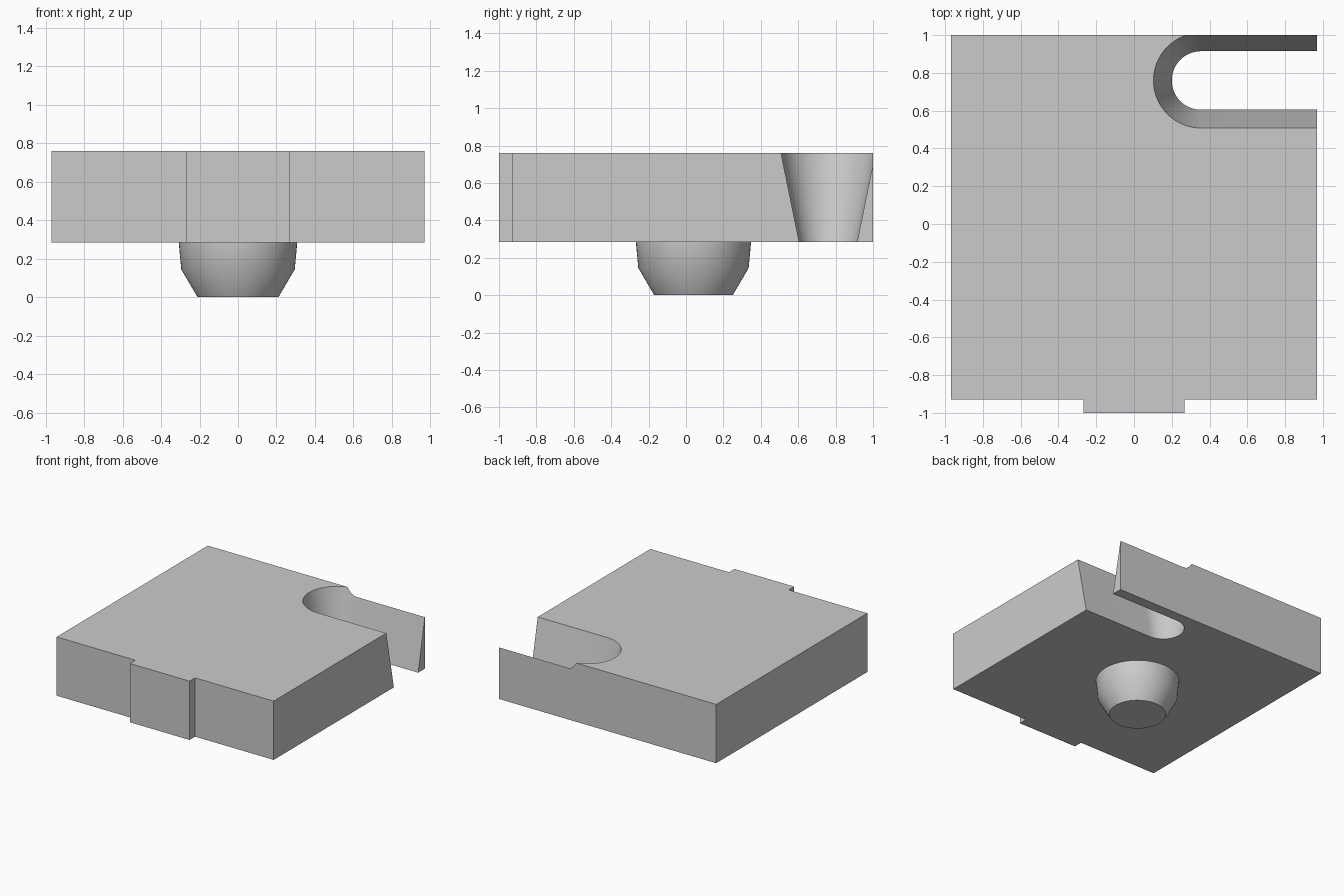
import bpy, bmesh, math

cube = bpy.data.objects.get("Cube")
if cube:
    bpy.data.objects.remove(cube, do_unlink=True)

# One plain grey for the whole part
grey = bpy.data.materials.new("plain_grey")
grey.use_nodes = True
color = (0.6, 0.6, 0.6, 1)
grey.diffuse_color = color
grey.node_tree.nodes["Principled BSDF"].inputs["Base Color"].default_value = color

BOTTOM, TOP = 0.285, 0.76


def loft(name, rings):
    """Closed solid through a stack of rings with equal point counts."""
    bm = bmesh.new()
    loops = [[bm.verts.new(p) for p in ring] for ring in rings]
    n = len(loops[0])
    bm.faces.new(loops[0])
    bm.faces.new(loops[-1])
    for low, high in zip(loops, loops[1:]):
        for i in range(n):
            j = (i + 1) % n
            bm.faces.new((low[i], low[j], high[j], high[i]))
    bmesh.ops.recalc_face_normals(bm, faces=bm.faces)
    mesh = bpy.data.meshes.new(name)
    bm.to_mesh(mesh)
    bm.free()
    mesh.materials.append(grey)
    obj = bpy.data.objects.new(name, mesh)
    bpy.context.collection.objects.link(obj)
    return obj


def arc(cx, cy, r, z, start, sweep, count):
    return [(cx + r * math.cos(start + sweep * i / count),
             cy + r * math.sin(start + sweep * i / count), z)
            for i in range(count + 1)]


def slot_ring(z):
    # Half-round end with straight sides running out past the left edge
    r = 0.155 + 0.097 * (z - BOTTOM) / (TOP - BOTTOM)
    cx, cy, out = 0.355, 0.76, 1.3
    return ([(out, cy + r, z)]
            + arc(cx, cy, r, z, math.pi / 2, math.pi, 32)
            + [(out, cy - r, z)])


def finish(obj):
    bpy.ops.object.select_all(action='DESELECT')
    obj.select_set(True)
    bpy.context.view_layer.objects.active = obj
    for mod in list(obj.modifiers):
        bpy.ops.object.modifier_apply(modifier=mod.name)
    bpy.ops.object.shade_smooth_by_angle(angle=math.radians(30))


# Block with the shallow tab on its front
half = [(0.97, 1), (0.97, -0.93), (0.267, -0.93), (0.267, -1)]
outline = half + [(-x, y) for x, y in reversed(half)]
block = loft("block", [[(x, y, z) for x, y in outline] for z in (BOTTOM, TOP)])

# Tapered open slot near the back left corner
cutter = loft("slot_cutter", [slot_ring(BOTTOM - 0.1), slot_ring(TOP + 0.1)])
cutter.hide_render = True
cut = block.modifiers.new("slot", 'BOOLEAN')
cut.operation = 'DIFFERENCE'
cut.solver = 'EXACT'
cut.object = cutter
finish(block)
bpy.data.objects.remove(cutter, do_unlink=True)

# Tapered round peg underneath
profile = [(0.21, 0), (0.295, 0.145), (0.308, BOTTOM), (0.308, BOTTOM + 0.02)]
peg = loft("peg", [arc(0, 0.04, r, z, 0, math.tau, 64)[:-1] for r, z in profile])
finish(peg)
